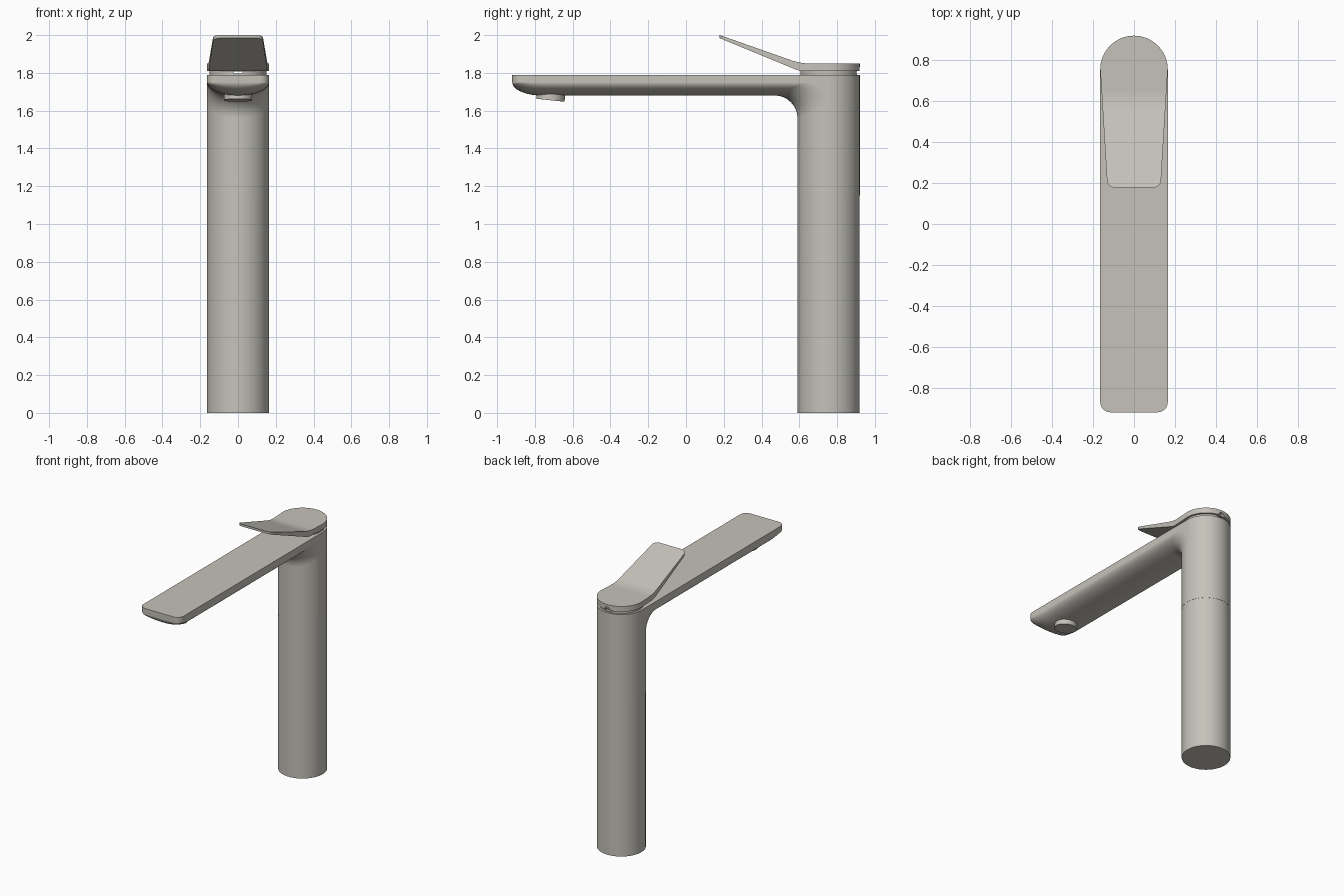
import bpy, bmesh
from math import sin, cos, pi, sqrt, radians

if "Cube" in bpy.data.objects:
    bpy.data.objects.remove(bpy.data.objects["Cube"], do_unlink=True)

R = 0.165          # column radius and half width of the spout
CY = 0.755         # column centre
TOP = 1.79
SEAM = 1.15

metal = bpy.data.materials.new("brushed_nickel")
metal.use_nodes = True
colour = (0.56, 0.54, 0.49, 1)
metal.diffuse_color = colour
metal.node_tree.nodes["Principled BSDF"].inputs["Base Color"].default_value = colour


def finish(obj, angle=35):
    obj.data.materials.clear()
    obj.data.materials.append(metal)
    bpy.ops.object.select_all(action='DESELECT')
    obj.select_set(True)
    bpy.context.view_layer.objects.active = obj
    bpy.ops.object.shade_smooth_by_angle(angle=radians(angle))
    return obj


def from_bmesh(name, bm):
    bmesh.ops.remove_doubles(bm, verts=bm.verts, dist=1e-5)
    bmesh.ops.recalc_face_normals(bm, faces=bm.faces)
    mesh = bpy.data.meshes.new(name)
    bm.to_mesh(mesh)
    bm.free()
    obj = bpy.data.objects.new(name, mesh)
    bpy.context.collection.objects.link(obj)
    return finish(obj)


def cylinder(name, radius, z0, z1, y, sides=80):
    bpy.ops.mesh.primitive_cylinder_add(vertices=sides, radius=radius, depth=z1 - z0,
                                        location=(0, y, (z0 + z1) / 2))
    obj = bpy.context.object
    obj.name = name
    return finish(obj)


def cut(obj, cutter):
    mod = obj.modifiers.new("cut", 'BOOLEAN')
    mod.operation = 'DIFFERENCE'
    mod.solver = 'EXACT'
    mod.object = cutter
    cutter.hide_render = True
    cutter.display_type = 'WIRE'
    cutter.hide_set(True)


def corner(inset, radius):
    """Setback of a rounded corner at a distance inset from the side."""
    return radius - sqrt(max(0, radius**2 - (radius - inset)**2)) if inset < radius else 0


# Spout and upper column: one strip per x runs from the tip, under the spout,
# round the fillet and down the column
SHOULDER, DEPTH, FILLET, CURL = 1.75, 0.07, 0.12, 0.16


def strip(t):
    x, bulge = R * sin(t), max(0, cos(t))
    tip = -0.92 + corner(R - abs(x), 0.05)
    wall = CY - R * bulge
    low = SHOULDER - DEPTH * bulge
    path = [(x, tip, TOP)]
    for i in range(11):
        u = (i / 10) ** 2
        path.append((x, tip + CURL * u, SHOULDER - DEPTH * bulge * sqrt(1 - (1 - u)**2)))
    for i in range(13):
        a = i / 12 * pi / 2
        path.append((x, wall - FILLET * (1 - sin(a)), low - FILLET * (1 - cos(a))))
    path.append((x, wall, SEAM))
    return path


bm = bmesh.new()
N = 40
front = [[bm.verts.new(p) for p in strip(-pi / 2 + pi * i / N)] for i in range(N + 1)]
levels = (TOP, SHOULDER - FILLET, SEAM)
back = []
for i in range(N + 1):
    a = pi * i / N
    back.append([bm.verts.new((R * cos(a), CY + R * sin(a), z)) for z in levels])
for strips in (front, back):
    for a, b in zip(strips, strips[1:]):
        for k in range(len(a) - 1):
            bm.faces.new((a[k], b[k], b[k + 1], a[k + 1]))
# Flat side walls of the spout
for edge, rear in ((front[0], back[-1]), (front[-1], back[0])):
    bm.faces.new(edge[:-2] + [rear[1], rear[0]])
# Flat top and closed bottom
bm.faces.new([s[0] for s in front] + [s[0] for s in back])
bm.faces.new([s[-1] for s in front] + [s[-1] for s in back])
body = from_bmesh("spout_and_upper_column", bm)
weighted = body.modifiers.new("even_normals", 'WEIGHTED_NORMAL')
weighted.keep_sharp = True

# Lower column
cylinder("lower_column", R - 0.001, 0, SEAM, CY)

# Water outlet, slightly tilted
outlet = cylinder("outlet", 0.075, 1.655, 1.71, -0.715, 48)
outlet.rotation_euler.x = radians(-6)

# Neck between body and lever, with a narrow slot from front to back
neck = cylinder("neck", 0.15, 1.785, 1.815, CY)
bpy.ops.mesh.primitive_cube_add(size=1, location=(0, CY, 1.802))
slot = bpy.context.object
slot.name = "slot_cutter"
slot.scale = (0.05, 0.5, 0.012)
cut(neck, slot)

# Lever: round at the rear, bent upward and tapering to the front
FRONT = 0.178


def bend(y, start, soft, slope):
    d = start - y
    if d < -soft:
        return 0
    return slope * d if d > soft else slope * (d + soft)**2 / (4 * soft)


def half_width(y):
    if y >= CY:
        return sqrt(max(0, R**2 - (y - CY)**2))
    taper = 0.13 + (R - 0.13) * (y - FRONT) / (CY - FRONT)
    return taper - corner(y - FRONT, 0.035)


ys = [FRONT + 0.035 * (1 - cos(i / 8 * pi / 2)) for i in range(9)]
ys += [0.3, 0.42, 0.52]
ys += [0.55 + 0.01 * i for i in range(12)]
ys += [CY + R * sin(i / 24 * pi / 2) for i in range(25)]
bm = bmesh.new()
rings = []
for y in ys:
    w = half_width(y)
    hi = 1.85 + bend(y, 0.605, 0.05, 0.352)
    lo = 1.81 + bend(y, 0.6, 0.02, 0.412)
    rings.append([bm.verts.new(p) for p in ((-w, y, lo), (w, y, lo), (w, y, hi), (-w, y, hi))])
for a, b in zip(rings, rings[1:]):
    for k in range(4):
        m = (k + 1) % 4
        bm.faces.new((a[k], a[m], b[m], b[k]))
bm.faces.new(rings[0])
lever = from_bmesh("lever", bm)

# Small notch for the set screw at the rear of the lever
bpy.ops.mesh.primitive_cylinder_add(vertices=24, radius=0.022, depth=0.08,
                                    location=(0, CY + R, 1.811), rotation=(pi / 2, 0, 0))
notch = bpy.context.object
notch.name = "notch_cutter"
cut(lever, notch)
